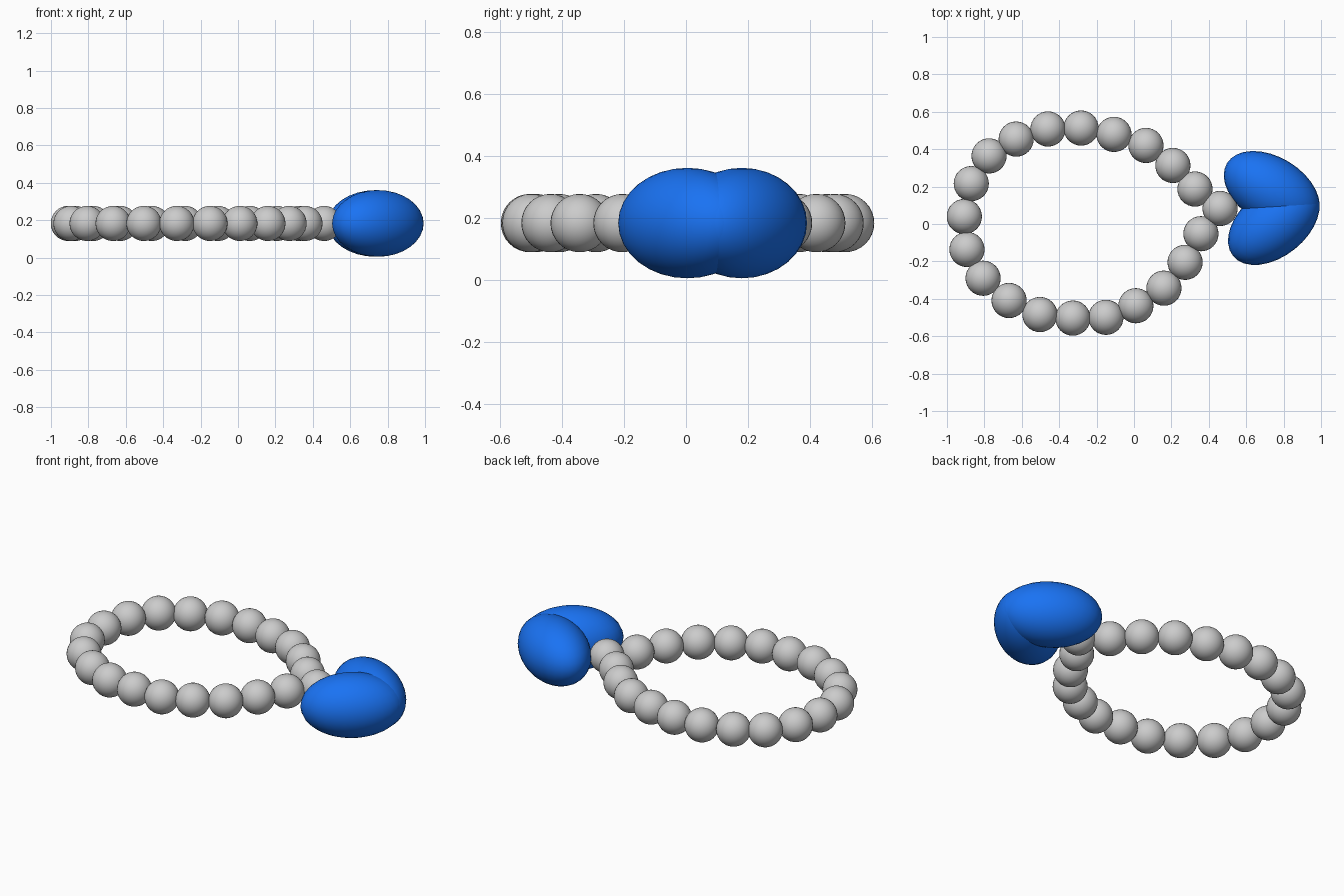
import bpy
from math import radians, sin, cos

if "Cube" in bpy.data.objects:
    bpy.data.objects.remove(bpy.data.objects["Cube"])

Z = 0.183          # height of the bracelet's middle plane
BEAD_R = 0.094

# bead centres around the loop, seen from above, starting at the heart
BEADS = [(.46, .083), (.326, .187), (.208, .313), (.064, .42), (-.107, .479),
         (-.283, .513), (-.46, .508), (-.63, .454), (-.775, .364), (-.87, .216),
         (-.907, .04), (-.893, -.136), (-.807, -.29), (-.668, -.409),
         (-.503, -.484), (-.327, -.503), (-.15, -.499), (.01, -.437),
         (.16, -.343), (.273, -.205), (.358, -.052)]


def ball(name, loc, scale, angle=0.0, segments=32, rings=16):
    bpy.ops.mesh.primitive_uv_sphere_add(segments=segments, ring_count=rings,
                                         radius=1, location=loc,
                                         rotation=(0, 0, angle))
    obj = bpy.context.object
    obj.name = name
    obj.scale = scale
    bpy.ops.object.transform_apply(location=False, rotation=False, scale=True)
    bpy.ops.object.shade_smooth()
    return obj


# grey beads
for i, (x, y) in enumerate(BEADS):
    ball(f"bead_{i + 1:02d}", (x, y, Z), (BEAD_R,) * 3)

# blue heart charm: two mirrored ellipsoids crossing at the tip
blue = bpy.data.materials.new("blue")
blue.diffuse_color = (0.01, 0.17, 0.9, 1)
blue.use_nodes = True
blue.node_tree.nodes["Principled BSDF"].inputs["Base Color"].default_value = blue.diffuse_color
axis, lean, offset = radians(3.7), radians(35), 0.088
for side, name in ((1, "heart_lobe_left"), (-1, "heart_lobe_right")):
    loc = (.742 - side * offset * sin(axis), .092 + side * offset * cos(axis), Z)
    lobe = ball(name, loc, (.28, .178, .178), axis - side * lean)
    lobe.data.materials.append(blue)
